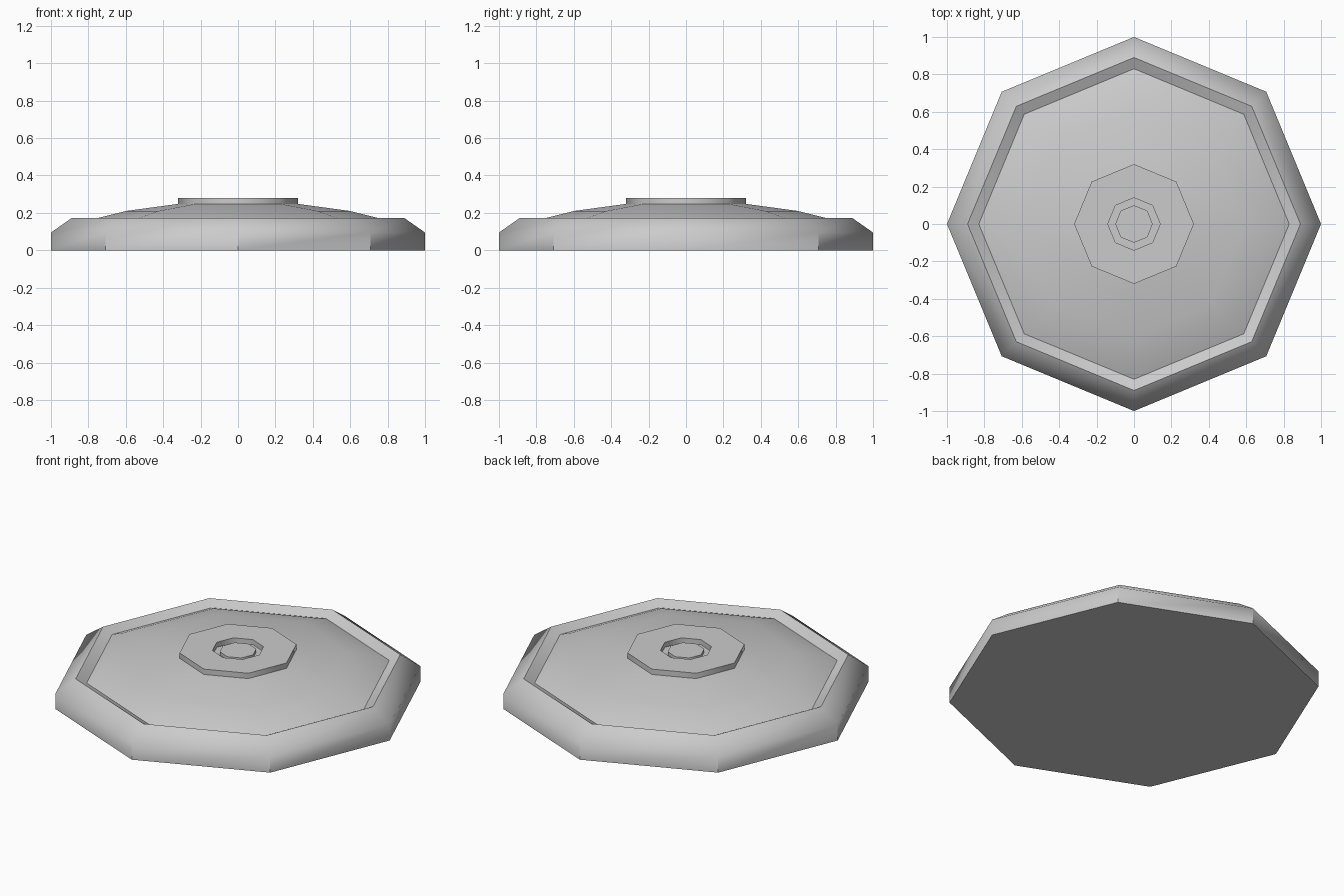
import bpy, bmesh, math

if "Cube" in bpy.data.objects:
    bpy.data.objects.remove(bpy.data.objects["Cube"])

SIDES = 8


def lathe(name, profile, angle):
    """Revolve (radius, z) points into a closed eight-sided solid."""
    bm = bmesh.new()
    rings = []
    for r, z in profile:
        rings.append([bm.verts.new((r * math.cos(math.tau * i / SIDES),
                                    r * math.sin(math.tau * i / SIDES), z))
                      for i in range(SIDES)])
    for a, b in zip(rings, rings[1:]):
        for i in range(SIDES):
            j = (i + 1) % SIDES
            bm.faces.new((a[i], a[j], b[j], b[i]))
    bm.faces.new(rings[0][::-1])
    bm.faces.new(rings[-1])
    bmesh.ops.recalc_face_normals(bm, faces=bm.faces)
    mesh = bpy.data.meshes.new(name)
    bm.to_mesh(mesh)
    bm.free()
    obj = bpy.data.objects.new(name, mesh)
    bpy.context.collection.objects.link(obj)
    bpy.ops.object.select_all(action='DESELECT')
    obj.select_set(True)
    bpy.context.view_layer.objects.active = obj
    bpy.ops.object.shade_smooth_by_angle(angle=math.radians(angle))
    return obj


# Outer rim with bevelled shoulder, inner lip and shallow domed top
lathe("base_plate", [(1, 0), (1, 0.095), (0.89, 0.172), (0.83, 0.142),
                     (0.76, 0.17), (0.6, 0.21), (0.32, 0.248)], 48)
bpy.context.object.data.shade_flat()

# Smooth the rim and the dome, keeping the lip and flat bottom crisp
mesh = bpy.context.object.data
for poly in mesh.polygons:
    poly.use_smooth = len(poly.vertices) == 4
sharp = mesh.attributes.get("sharp_edge") or mesh.attributes.new("sharp_edge", 'BOOLEAN', 'EDGE')
for edge in mesh.edges:
    a, b = (mesh.vertices[v].co for v in edge.vertices)
    ring = abs(a.xy.length - b.xy.length) < 1e-4
    r, z = a.xy.length, a.z
    sharp.data[edge.index].value = ring and (z < 0.01 or 0.8 < r < 0.9 or r < 0.4)

# Raised hub with a round recess holding a small button
lathe("hub", [(0.32, 0.2), (0.32, 0.28), (0.14, 0.28), (0.14, 0.25)], 50)
lathe("centre_button", [(0.1, 0.24), (0.1, 0.27)], 50)
